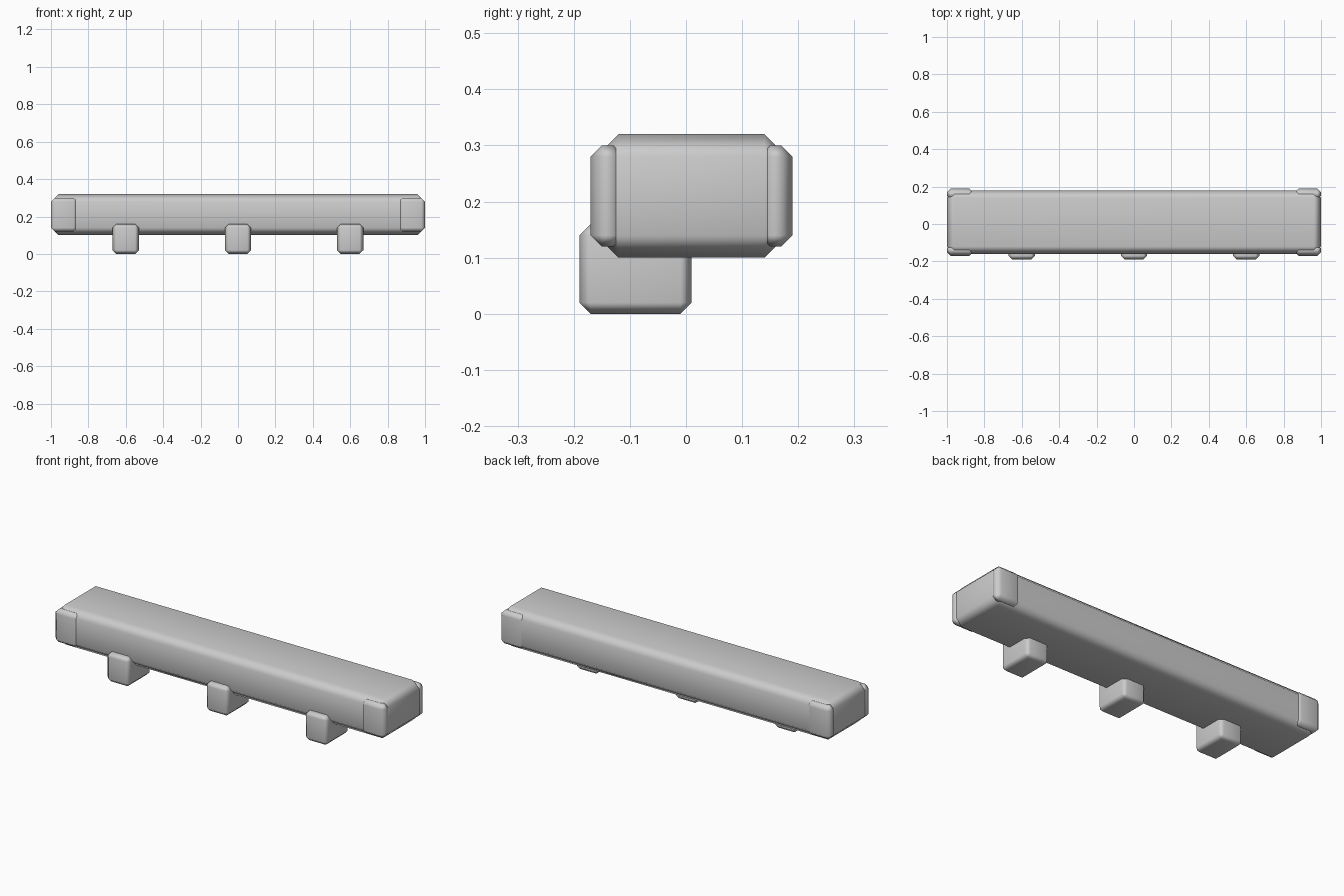
import bpy

if "Cube" in bpy.data.objects:
    bpy.data.objects.remove(bpy.data.objects["Cube"])


def chamfered_box(name, lo, hi, bevel):
    """Box between two corners with a soft-shaded single chamfer."""
    bpy.ops.mesh.primitive_cube_add(
        size=1, location=[(a + b) / 2 for a, b in zip(lo, hi)])
    ob = bpy.context.object
    ob.name = name
    ob.scale = [b - a for a, b in zip(lo, hi)]
    bpy.ops.object.transform_apply(location=False, rotation=False, scale=True)
    mod = ob.modifiers.new("Chamfer", 'BEVEL')
    mod.width = bevel
    mod.segments = 1
    bpy.ops.object.shade_smooth()
    normals = ob.modifiers.new("Normals", 'WEIGHTED_NORMAL')
    normals.keep_sharp = True
    return ob


# Main beam
chamfered_box("beam", (-1, -0.16, 0.10), (1, 0.18, 0.32), 0.04)

# Corner guards on the four vertical corners
for side, x0 in (("left", -1.0), ("right", 0.86)):
    for face, y0 in (("front", -0.17), ("back", 0.13)):
        chamfered_box(f"{face}_{side}_corner_guard",
                      (x0, y0, 0.12), (x0 + 0.14, y0 + 0.06, 0.30), 0.02)

# Support brackets under the front edge
for side, x in (("left", -0.6), ("middle", 0), ("right", 0.6)):
    chamfered_box(f"{side}_bracket",
                  (x - 0.07, -0.19, 0), (x + 0.07, 0.01, 0.16), 0.02)
